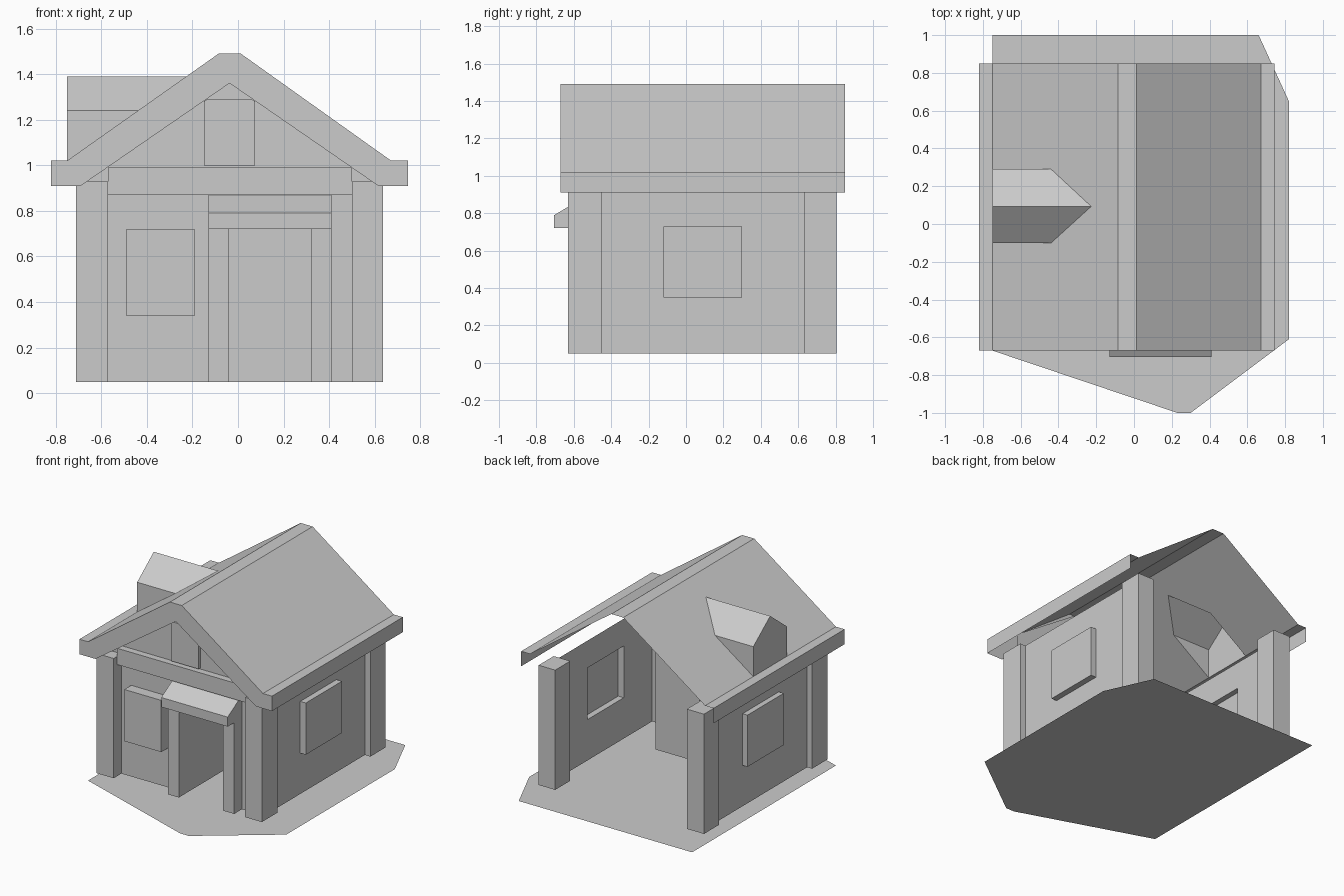
import bpy, bmesh
from mathutils import Vector

default_cube = bpy.data.objects.get("Cube")
if default_cube:
    bpy.data.objects.remove(default_cube, do_unlink=True)

grey = bpy.data.materials.new("plain_grey")
grey.use_nodes = True
shade = (0.6, 0.6, 0.6, 1)
grey.diffuse_color = shade
grey.node_tree.nodes["Principled BSDF"].inputs["Base Color"].default_value = shade


def sheet(name, polygons):
    """Join flat polygons into one object."""
    bm = bmesh.new()
    for polygon in polygons:
        bm.faces.new([bm.verts.new(Vector(point)) for point in polygon])
    bmesh.ops.remove_doubles(bm, verts=bm.verts, dist=0.0005)
    bmesh.ops.recalc_face_normals(bm, faces=bm.faces)
    mesh = bpy.data.meshes.new(name)
    bm.to_mesh(mesh)
    bm.free()
    mesh.materials.append(grey)
    obj = bpy.data.objects.new(name, mesh)
    bpy.context.collection.objects.link(obj)
    return obj


def prism(name, profile, place, start, end):
    """Closed solid: a profile swept from start to end."""
    polygons = [[place(p, start) for p in profile], [place(p, end) for p in profile]]
    for p, q in zip(profile, profile[1:] + profile[:1]):
        polygons.append([place(p, start), place(q, start), place(q, end), place(p, end)])
    return sheet(name, polygons)


def across_x(p, x):
    return (x, p[0], p[1])


def across_y(p, y):
    return (p[0], y, p[1])


def rectangle(a0, a1, z0, z1):
    return [(a0, z0), (a1, z0), (a1, z1), (a0, z1)]


def box(name, x0, x1, y0, y1, z0, z1):
    return prism(name, rectangle(x0, x1, z0, z1), across_y, y0, y1)


def wall_with_panel(name, place, plane, panel_plane, wall, opening):
    """Thin wall with a rectangular opening pushed in or out to a flat panel."""
    a0, a1, z0, z1 = wall
    b0, b1, c0, c1 = opening
    strips = [(a0, b0, z0, z1), (b1, a1, z0, z1), (b0, b1, c1, z1)]
    reaches_floor = c0 <= z0
    if not reaches_floor:
        strips.append((b0, b1, z0, c0))
    polygons = [[place(p, plane) for p in rectangle(*s)] for s in strips]
    rim = rectangle(*opening)
    polygons.append([place(p, panel_plane) for p in rim])
    for i in range(4):
        if i == 0 and reaches_floor:
            continue
        p, q = rim[i], rim[(i + 1) % 4]
        polygons.append([place(p, plane), place(q, plane),
                         place(q, panel_plane), place(p, panel_plane)])
    return sheet(name, polygons)


floor, wall_top = 0.05, 0.93
front, back = -0.54, 0.72

# Ground plate
outline = [(-0.75, 1), (0.66, 1), (0.82, 0.65), (0.82, -0.61),
           (0.3, -1), (0.23, -1), (-0.75, -0.67)]
sheet("ground", [[(x, y, 0) for x, y in outline]])

# Side walls with raised windows
side_wall = (front, back, floor, wall_top)
side_window = (-0.12, 0.3, 0.35, 0.73)
wall_with_panel("left_wall", across_x, 0.59, 0.635, side_wall, side_window)
wall_with_panel("right_wall", across_x, -0.67, -0.71, side_wall, side_window)

# Front wall: raised window beside a deep doorway
split = -0.13
wall_with_panel("front_window_wall", across_y, front, -0.62,
                (-0.67, split, floor, wall_top), (-0.49, -0.19, 0.34, 0.72))
wall_with_panel("doorway_wall", across_y, front, -0.1,
                (split, 0.59, floor, wall_top), (-0.04, 0.32, floor, 0.8))

# Corner posts
for side, x0, x1 in (("right", -0.71, -0.57), ("left", 0.5, 0.635)):
    for end, y0, y1 in (("front", -0.63, -0.45), ("back", 0.63, 0.805)):
        box(f"{end}_{side}_post", x0, x1, y0, y1, floor, wall_top)

# Door posts and awning
for side, x in (("right", -0.13), ("left", 0.32)):
    box(f"door_post_{side}", x, x + 0.09, -0.63, front, floor, 0.72)
awning = [(-0.705, 0.72), (-0.705, 0.79), (front - 0.03, 0.87), (front, 0.87), (front, 0.72)]
prism("awning", awning, across_x, -0.13, 0.41)

# Crossbeam, gable wall and gable shutter
mid = -0.037
box("crossbeam", -0.57, 0.5, -0.59, front, 0.87, 0.99)
gable = [(-0.67, 0.87), (0.59, 0.87), (0.59, 1.06), (mid, 1.47), (-0.67, 1.06)]
sheet("gable_wall", [[across_y(p, front) for p in gable]])
shutter = [(-0.15, 1), (0.075, 1), (0.075, 1.28), (mid, 1.35), (-0.15, 1.28)]
shutter[3:4] = [(0.06, 1.29), (-0.135, 1.29)]
prism("gable_shutter", shutter, across_y, -0.565, front)

# Roof shell, open at the back
y0, y1 = -0.67, 0.85
eave_low, eave, ridge = 0.91, 1.02, 1.49
right_foot, right_top, left_top, left_foot = -0.75, -0.085, 0.012, 0.672
right_edge, left_edge = -0.82, 0.745
outer = [(right_edge, eave_low), (right_edge, eave), (right_foot, eave),
         (right_top, ridge), (left_top, ridge), (left_foot, eave),
         (left_edge, eave), (left_edge, eave_low)]
inner = [(0.615, eave_low), (mid, 1.36), (-0.69, eave_low)]
pitch = (ridge - eave) / (right_top - right_foot)


def slope_x(z):
    return right_foot + (z - eave) / pitch


def on_slope(x, y):
    return (x, y, eave + (x - right_foot) * pitch)


roof = []
for i, (p, q) in enumerate(zip(outer, outer[1:])):
    if i != 2:
        roof.append([across_y(p, y0), across_y(q, y0), across_y(q, y1), across_y(p, y1)])
# Front face, split in two at the peak
peak = [(mid, ridge), (mid, 1.36)]
roof.append([across_y(p, y0) for p in outer[:4] + peak + inner[2:]])
roof.append([across_y(p, y0) for p in peak[:1] + outer[4:] + inner[:2]])

# Right slope, cut around the dormer, and the dormer itself
side_z, top_z, mid_y = 1.24, 1.39, 0.093
dormer = []
for side_y, end_y in ((-0.1, y0), (0.29, y1)):
    roof.append([on_slope(x, y) for x, y in (
        (right_foot, end_y), (right_top, end_y), (right_top, mid_y),
        (slope_x(top_z), mid_y), (slope_x(side_z), side_y), (right_foot, side_y))])
    low = (right_foot, side_y, eave)
    corner = (right_foot, side_y, side_z)
    top = (right_foot, mid_y, top_z)
    meet = on_slope(slope_x(side_z), side_y)
    dormer.append([low, corner, meet])
    dormer.append([corner, top, on_slope(slope_x(top_z), mid_y), meet])
    dormer.append([low, corner, top, (right_foot, mid_y, eave)])
sheet("roof", roof)
sheet("dormer", dormer)
